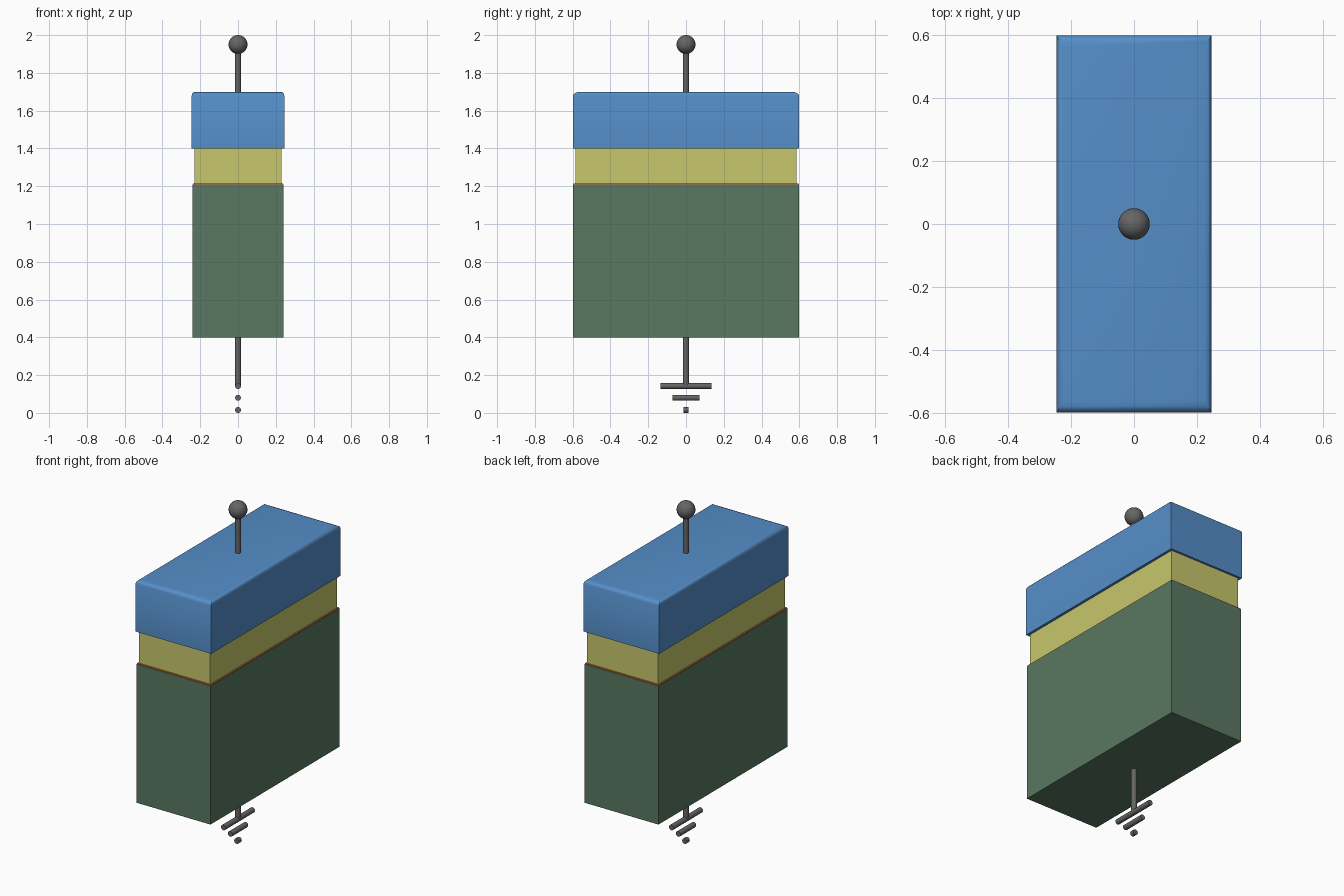
import bpy, bmesh, math
from mathutils import Vector

if "Cube" in bpy.data.objects:
    bpy.data.objects.remove(bpy.data.objects["Cube"])


def material(name, color):
    m = bpy.data.materials.new(name)
    m.diffuse_color = (*color, 1)
    m.use_nodes = True
    m.node_tree.nodes["Principled BSDF"].inputs["Base Color"].default_value = m.diffuse_color
    return m


def finish(name, bm, mat=None, smooth=False):
    me = bpy.data.meshes.new(name)
    bm.to_mesh(me)
    bm.free()
    ob = bpy.data.objects.new(name, me)
    bpy.context.collection.objects.link(ob)
    if mat:
        me.materials.append(mat)
    if smooth:
        bpy.context.view_layer.objects.active = ob
        bpy.ops.object.select_all(action='DESELECT')
        ob.select_set(True)
        bpy.ops.object.shade_smooth_by_angle(angle=math.radians(40))
    return ob


def slab(name, hx, hy, z0, z1, mat, bevel=0.0):
    """Box; an optional top-edge bevel is stretched to double width along y."""
    bm = bmesh.new()
    bmesh.ops.create_cube(bm, size=2)
    for v in bm.verts:
        v.co = (v.co.x * hx, v.co.y * hy / 2, z1 if v.co.z > 0 else z0)
    if bevel:
        top = [e for e in bm.edges if all(v.co.z > z1 - 1e-5 for v in e.verts)]
        bmesh.ops.bevel(bm, geom=top, offset=bevel, segments=3, profile=0.5,
                        affect='EDGES')
    bmesh.ops.scale(bm, vec=(1, 2, 1), verts=bm.verts)
    return finish(name, bm, mat, bevel > 0)


def rod(name, a, b, r=0.0155):
    a, b = Vector(a), Vector(b)
    bm = bmesh.new()
    bmesh.ops.create_cone(bm, cap_ends=True, segments=24, radius1=r, radius2=r,
                          depth=(b - a).length)
    rot = (b - a).to_track_quat('Z', 'Y').to_matrix()
    for v in bm.verts:
        v.co = rot @ v.co + (a + b) / 2
    return finish(name, bm, grey, True)


blue = material("metal_blue", (0.09, 0.27, 0.58))
yellow = material("oxide_yellow", (0.57, 0.57, 0.15))
green = material("semiconductor_green", (0.10, 0.19, 0.12))
orange = material("channel_orange", (0.60, 0.16, 0.04))
grey = material("wire_grey", (0.13, 0.13, 0.13))

# Layered stack
slab("semiconductor_body", 0.24, 0.597, 0.4, 1.21, green)
slab("channel_layer", 0.238, 0.595, 1.19, 1.214, orange)
slab("oxide_layer", 0.23, 0.585, 1.214, 1.4, yellow)
slab("metal_gate", 0.245, 0.598, 1.4, 1.7, blue, bevel=0.02)

# Gate lead with terminal ball
rod("gate_wire", (0, 0, 1.69), (0, 0, 1.95))
ball = bmesh.new()
bmesh.ops.create_uvsphere(ball, u_segments=32, v_segments=16, radius=0.05)
bmesh.ops.translate(ball, vec=(0, 0, 1.95), verts=ball.verts)
finish("gate_terminal", ball, grey, True)

# Ground lead and its three shrinking bars
rod("ground_wire", (0, 0, 0.142), (0, 0, 0.41))
for i, (z, h) in enumerate([(0.142, 0.135), (0.08, 0.072), (0.0155, 0.013)]):
    rod(f"ground_bar_{i + 1}", (0, -h, z), (0, h, z))
